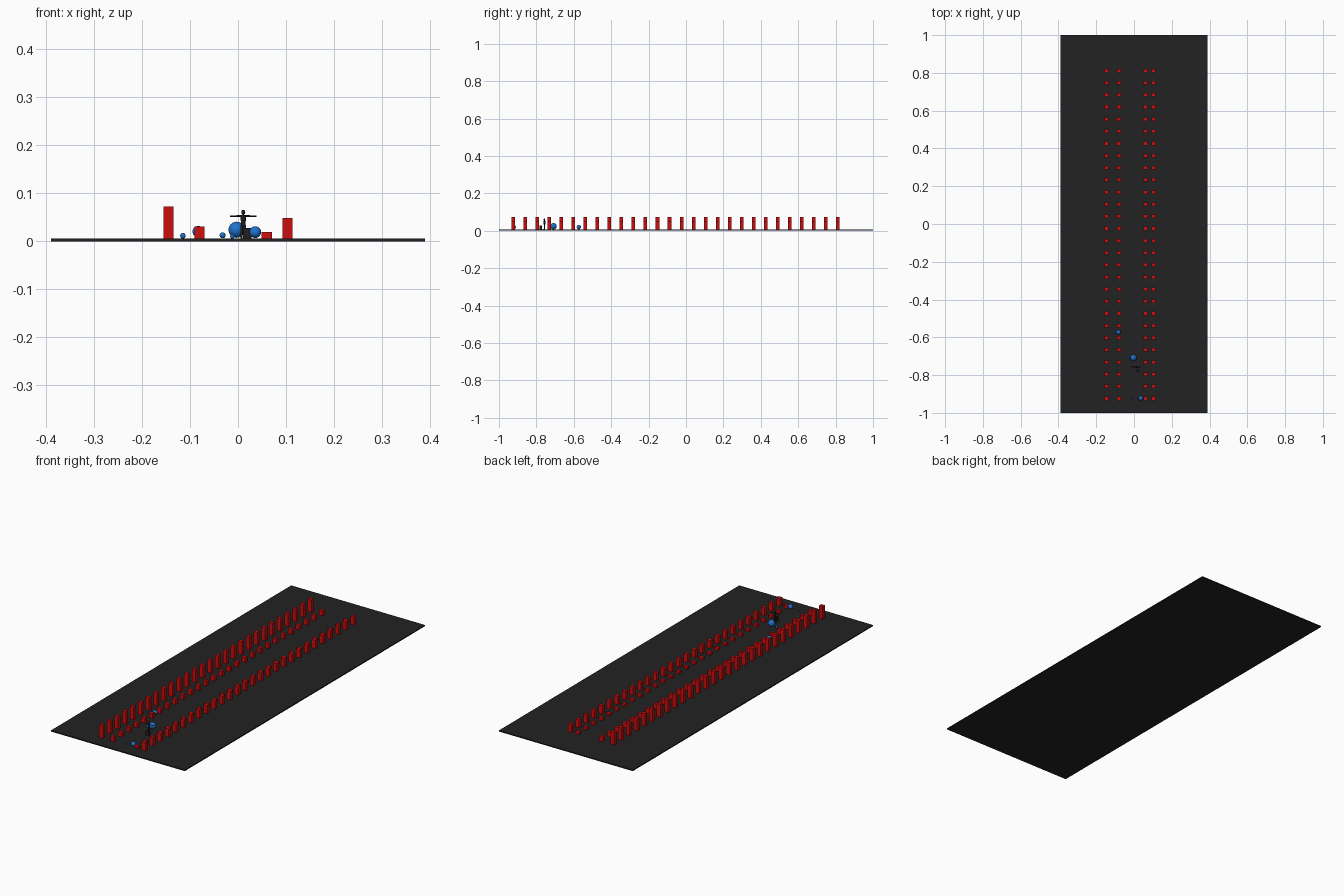
import bpy
from mathutils import Vector

cube = bpy.data.objects.get("Cube")
if cube:
    bpy.data.objects.remove(cube, do_unlink=True)


def material(name, rgb):
    m = bpy.data.materials.new(name)
    m.use_nodes = True
    m.diffuse_color = (*rgb, 1)
    m.node_tree.nodes["Principled BSDF"].inputs["Base Color"].default_value = (*rgb, 1)
    return m


asphalt = material("asphalt", (0.016, 0.016, 0.016))
red = material("red", (0.62, 0.004, 0.004))
blue = material("blue", (0.014, 0.17, 0.62))
charcoal = material("charcoal", (0.014, 0.014, 0.015))
GROUND = 0.006


def finish(name, mat):
    ob = bpy.context.object
    ob.name = name
    ob.data.materials.append(mat)
    return ob


def box(name, mat, x, y, z0, z1, width, depth):
    bpy.ops.mesh.primitive_cube_add(size=1, location=(x, y, (z0 + z1) / 2))
    ob = finish(name, mat)
    ob.scale = (width, depth, z1 - z0)
    bpy.ops.object.transform_apply(location=False, rotation=False)
    return ob


def ball(name, mat, x, y, z, radius):
    bpy.ops.mesh.primitive_uv_sphere_add(segments=24, ring_count=12, radius=radius, location=(x, y, z))
    ob = finish(name, mat)
    bpy.ops.object.shade_smooth()
    return ob


def limb(name, a, b, r1, r2):
    a, b = Vector(a), Vector(b)
    bpy.ops.mesh.primitive_cone_add(vertices=12, radius1=r1, radius2=r2,
                                    depth=(b - a).length, location=(a + b) / 2)
    ob = finish(name, charcoal)
    ob.rotation_euler = (b - a).to_track_quat("Z", "Y").to_euler()
    bpy.ops.object.shade_smooth_by_angle()
    return ob


# Ground slab
box("ground", asphalt, 0, 0, 0, GROUND, 0.78, 2)

# Four rows of posts, each row with its own height
rows = [("tall", -0.145, 0.073), ("short", -0.08, 0.031), ("low", 0.06, 0.019), ("medium", 0.103, 0.049)]
for label, x, top in rows:
    post = box(label + "_post_row", red, x, -0.924, GROUND, top, 0.021, 0.019)
    array = post.modifiers.new("repeat", "ARRAY")
    array.count = 28
    array.use_relative_offset = False
    array.use_constant_offset = True
    array.constant_offset_displace = (0, 0.0643, 0)

# Blue balls, each with a small companion beside it
pairs = [("middle", -0.003, -0.708, 0.024, 0.0168, -0.032, 0.0125, 0.0062),
         ("front", 0.036, -0.922, 0.019, 0.0122, -0.012, 0.01, 0.0045),
         ("rear", -0.083, -0.573, 0.02, 0.0118, -0.115, 0.0115, 0.0058)]
for label, x, y, z, r, small_x, small_z, small_r in pairs:
    ball(label + "_ball", blue, x, y, z, r)
    ball(label + "_small_ball", blue, small_x, y, small_z, small_r)

# Standing figure with outstretched arms
cx, cy = 0.011, -0.757
limb("torso", (cx, cy, 0.032), (cx, cy, 0.055), 0.0045, 0.006)
limb("neck", (cx, cy, 0.053), (cx, cy, 0.059), 0.002, 0.002)
head = ball("head", charcoal, cx, cy, 0.0605, 0.0042)
head.scale.z = 1.2
for side, s in (("left", 1), ("right", -1)):
    limb(side + "_arm", (cx + s * 0.004, cy, 0.053), (cx + s * 0.028, cy, 0.052), 0.002, 0.0012)
    limb(side + "_leg", (cx + s * 0.003, cy, 0.034), (cx + s * 0.004, cy, GROUND), 0.0032, 0.0022)
    box(side + "_foot", charcoal, cx + s * 0.004, cy - 0.002, GROUND, 0.009, 0.004, 0.01)

# Small dark crate in front of the figure
box("crate", charcoal, 0.019, -0.777, GROUND, 0.028, 0.018, 0.012)
